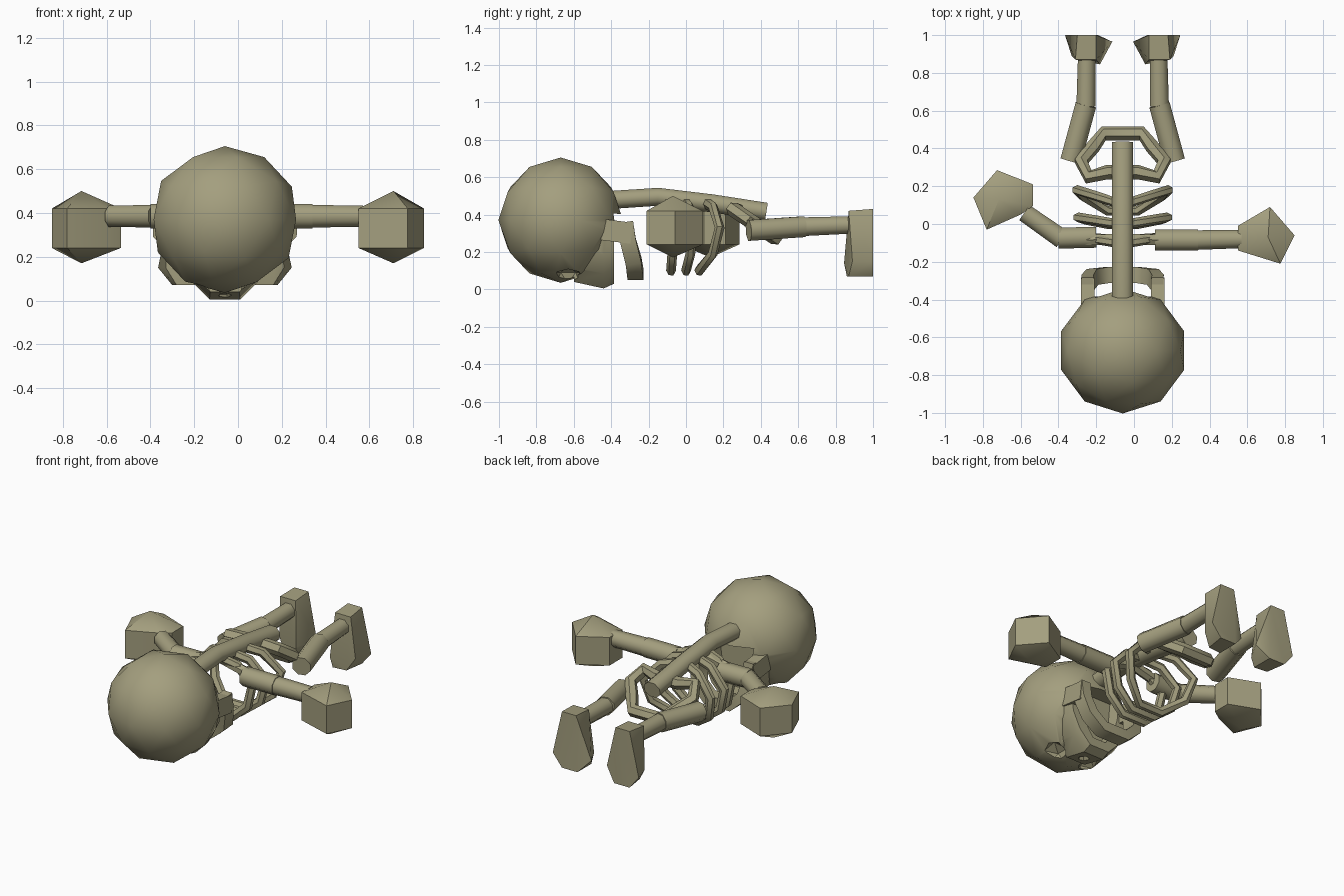
import bpy, bmesh, math
from mathutils import Vector, Matrix

if "Cube" in bpy.data.objects:
    bpy.data.objects.remove(bpy.data.objects["Cube"])

CX = -0.06  # symmetry plane of the body
bone = bpy.data.materials.new("olive_bone")
bone.diffuse_color = (0.37, 0.345, 0.21, 1)
bone.use_nodes = True
bone.node_tree.nodes["Principled BSDF"].inputs["Base Color"].default_value = bone.diffuse_color


def finish(bm, name, mirror=False, x=0.0, angle=50):
    """Turn a bmesh into a coloured, smooth-by-angle object."""
    bmesh.ops.recalc_face_normals(bm, faces=bm.faces)
    me = bpy.data.meshes.new(name)
    bm.to_mesh(me)
    bm.free()
    ob = bpy.data.objects.new(name, me)
    bpy.context.collection.objects.link(ob)
    ob.location.x = x
    me.materials.append(bone)
    bpy.ops.object.select_all(action='DESELECT')
    ob.select_set(True)
    bpy.context.view_layer.objects.active = ob
    bpy.ops.object.shade_smooth_by_angle(angle=math.radians(angle))
    if mirror:
        ob.modifiers.new("Mirror", 'MIRROR').use_mirror_merge = False
    return ob


def tube(name, path, w, h=None, ref=(0, 0, 1), sides=8, closed=False,
         mirror=False, x=0.0, angle=50):
    """Sweep an n-gon (w = radius in plane, h = radius along ref) on a path."""
    pts = [Vector(p) for p in path]
    n = len(pts)
    ws = w if isinstance(w, (list, tuple)) else [w] * n
    bm, rings, ref = bmesh.new(), [], Vector(ref)
    for i, p in enumerate(pts):
        a = pts[i - 1] if i or closed else p
        b = pts[(i + 1) % n] if i < n - 1 or closed else p
        u = ref.cross(b - a).normalized()
        v = (b - a).normalized().cross(u)
        ring = []
        for k in range(sides):
            t = 2 * math.pi * (k + 0.5) / sides
            ring.append(bm.verts.new(p + u * ws[i] * math.cos(t) + v * (h or ws[i]) * math.sin(t)))
        rings.append(ring)
    for i in range(n if closed else n - 1):
        r, s = rings[i], rings[(i + 1) % n]
        for k in range(sides):
            j = (k + 1) % sides
            bm.faces.new((r[k], r[j], s[j], s[k]))
    if not closed:
        bm.faces.new(rings[0])
        bm.faces.new(rings[-1])
    return finish(bm, name, mirror, x, angle)


def both_sides(half):
    """Half path starting at x = 0 -> full path; end points on x = 0 not doubled."""
    return [(-x, y, z) for x, y, z in reversed(half) if x > 0] + \
           [p for p in half]


def hull(name, points, **kw):
    bm = bmesh.new()
    for p in points:
        bm.verts.new(p)
    res = bmesh.ops.convex_hull(bm, input=bm.verts)
    junk = [v for v in res["geom_interior"] if isinstance(v, bmesh.types.BMVert)]
    bmesh.ops.delete(bm, geom=junk, context='VERTS')
    bmesh.ops.dissolve_limit(bm, angle_limit=0.02, verts=bm.verts, edges=bm.edges)
    return finish(bm, name, **kw)


def ball(name, loc, scale, subdiv=2):
    bm = bmesh.new()
    bmesh.ops.create_icosphere(bm, subdivisions=subdiv, radius=1)
    bmesh.ops.transform(bm, verts=bm.verts,
                        matrix=Matrix.Translation(loc) @ Matrix.Diagonal((*scale, 1)))
    return finish(bm, name, x=CX)


def boolean(target, tool, op):
    m = target.modifiers.new("Boolean", 'BOOLEAN')
    m.operation, m.solver, m.object = op, 'EXACT', tool
    bpy.context.view_layer.objects.active = target
    bpy.ops.object.modifier_apply(modifier=m.name)
    bpy.data.objects.remove(tool)


# Skull: round cranium, arched upper jaw, hollow palate, eye and nose holes
skull = ball("skull", (0, -0.67, 0.37), (0.342, 0.333, 0.335))


def arch(y, k, lift=0.0):
    half = [(0.22, 0.34), (0.2, 0.2), (0.15, 0.1), (0.07, 0.02)]
    return [(s * px * k, y, pz + lift) for px, pz in half for s in (-1, 1)]


muzzle = hull("muzzle", arch(-0.60, 0.95, 0.02) + arch(-0.44, 1, -0.015) + arch(-0.385, 0.98, 0.01), x=CX)
boolean(skull, muzzle, 'UNION')
boolean(skull, hull("palate_cutter", arch(-0.46, 0.65, 0.07) + arch(-0.30, 0.7, 0.06), x=CX), 'DIFFERENCE')
for s in (-1, 1):
    boolean(skull, ball("eye_cutter", (s * 0.135, -0.63, 0.06), (0.085, 0.075, 0.07), 1), 'DIFFERENCE')
boolean(skull, ball("nose_cutter", (0, -0.53, 0.0), (0.035, 0.05, 0.06), 1), 'DIFFERENCE')
bpy.ops.object.select_all(action='DESELECT')
skull.select_set(True)
bpy.context.view_layer.objects.active = skull
bpy.ops.object.shade_smooth_by_angle(angle=math.radians(35))

# Lower jaw: U-shaped bar with hinge pieces reaching back to the skull
tube("jaw", both_sides([(0.08, -0.27, 0.08), (0.16, -0.28, 0.15), (0.185, -0.31, 0.26), (0.185, -0.325, 0.36)]),
     0.045, 0.06, ref=(0, 1, 0), sides=4, x=CX)
tube("jaw_hinge", [(0.185, -0.45, 0.32), (0.185, -0.29, 0.3)], 0.05, 0.08,
     sides=4, mirror=True, x=CX)

# Spine
tube("spine", [(0, -0.45, 0.475), (0, -0.15, 0.495), (0, 0.14, 0.46), (0, 0.43, 0.415)], 0.06, 0.052, x=CX)

# Ribs: three closed hoops, (spine y, side y, lower y, half width)
for i, (y0, y1, y2, r) in enumerate([(0.11, 0.18, 0.07, 0.24), (0.0, 0.035, 0.0, 0.235),
                                     (-0.1, -0.07, -0.08, 0.21)]):
    half = [(0.03, y0, 0.46), (r * 0.55, (y0 + y1) / 2, 0.44), (r, y1, 0.33),
            (r * 0.85, (y1 * 2 + y2) / 3, 0.19), (0.08, y2, 0.1)]
    wid = [0.03] * 10
    tube("rib_%d" % (i + 1), both_sides(half), wid, 0.026, ref=(0, 1, 0), sides=6,
         closed=True, x=CX)

# Collar bones
tube("collar_bone", [(0.0, -0.08, 0.45), (0.23, -0.085, 0.4)], 0.032, sides=6, mirror=True, x=CX)

# Pelvis: tilted closed ring
tube("pelvis", both_sides([(0.08, 0.275, 0.42), (0.18, 0.25, 0.43), (0.22, 0.33, 0.375),
                           (0.155, 0.41, 0.32), (0.1, 0.48, 0.275)]),
     0.038, 0.04, ref=(0, 0.6, 0.8), sides=6, closed=True, x=CX)

# Legs and feet
tube("thigh", [(0.275, 0.335, 0.315), (0.195, 0.63, 0.335)], 0.06, mirror=True, x=CX)
tube("shin", [(0.195, 0.625, 0.335), (0.19, 0.9, 0.345)], [0.054, 0.05], mirror=True, x=CX)
hull("foot", [(0.24, 1, 0.43), (0.14, 1, 0.43), (0.25, 0.87, 0.42), (0.14, 0.87, 0.42),
              (0.305, 1, 0.15), (0.055, 0.965, 0.15), (0.12, 0.845, 0.14), (0.27, 0.89, 0.15),
              (0.24, 1, 0.07), (0.13, 1, 0.07), (0.13, 0.86, 0.07), (0.22, 0.87, 0.07)],
     mirror=True, x=CX, angle=40)

# Arms (the left one is bent at the elbow)
tube("right_upper_arm", [(0.11, -0.085, 0.385), (0.34, -0.085, 0.385)], 0.06)
tube("right_forearm", [(0.33, -0.085, 0.385), (0.57, -0.08, 0.385)], [0.056, 0.052])
tube("left_upper_arm", [(-0.20, -0.07, 0.385), (-0.40, -0.075, 0.385)], 0.06)
tube("left_forearm", [(-0.38, -0.08, 0.385), (-0.58, 0.06, 0.385)], [0.056, 0.052])


def fist(name, outline, mid):
    pts = [(x, y, z) for x, y in outline for z in (0.24, 0.42)]
    hull(name, pts + [(*mid, 0.5), (*mid, 0.17)], angle=40)


fist("right_hand", [(0.55, -0.01), (0.55, -0.14), (0.775, -0.21), (0.85, -0.06), (0.72, 0.09)], (0.71, -0.07))
fist("left_hand", [(-0.535, 0.21), (-0.535, 0.095), (-0.60, 0.05), (-0.78, -0.03), (-0.85, 0.14),
                   (-0.725, 0.285)], (-0.715, 0.13))
